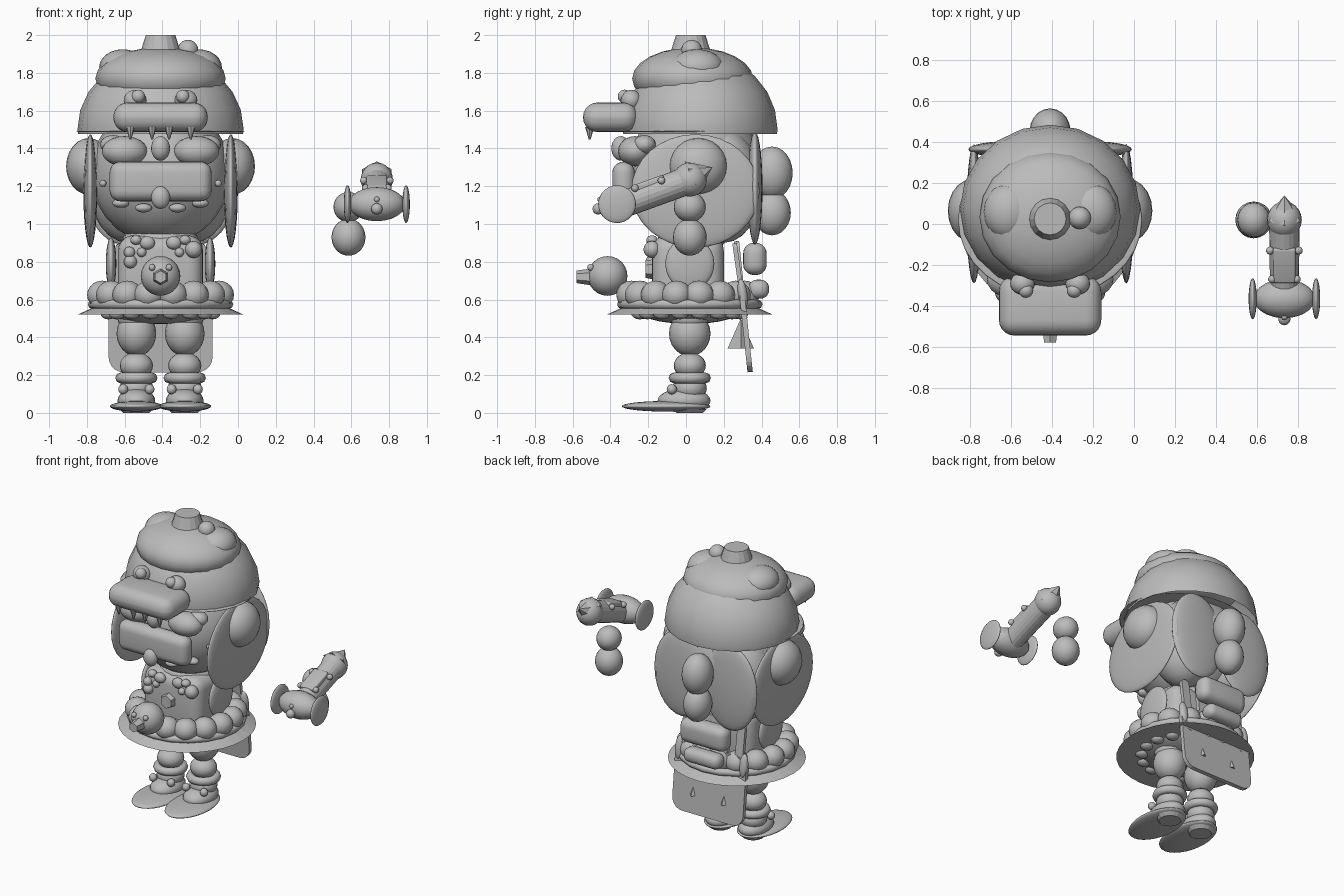
import bpy, bmesh, math
from mathutils import Matrix, Vector

cube = bpy.data.objects.get("Cube")
if cube:
    bpy.data.objects.remove(cube, do_unlink=True)

grey = bpy.data.materials.new("plain grey")
grey.use_nodes = True
GREY = (0.5, 0.5, 0.5, 1)
grey.diffuse_color = GREY
grey.node_tree.nodes["Principled BSDF"].inputs["Base Color"].default_value = GREY

CX = -0.41  # middle of the figure
SIDES = (("right", -1), ("left", 1))


def finish(name, bm, matrix, smooth=True):
    bm.transform(matrix)
    bmesh.ops.recalc_face_normals(bm, faces=bm.faces)
    me = bpy.data.meshes.new(name)
    bm.to_mesh(me)
    bm.free()
    me.materials.append(grey)
    ob = bpy.data.objects.new(name, me)
    bpy.context.collection.objects.link(ob)
    if smooth:
        me.shade_smooth()
    return ob


def place(loc, tilt=0, scale=(1, 1, 1)):
    """Scale, lean about x, then move."""
    return (Matrix.Translation(loc) @ Matrix.Rotation(math.radians(tilt), 4, 'X')
            @ Matrix.Diagonal((*scale, 1)))


def ball(name, loc, r, tilt=0, seg=20, cut=None):
    r = r if isinstance(r, tuple) else (r, r, r)
    bm = bmesh.new()
    bmesh.ops.create_uvsphere(bm, u_segments=seg, v_segments=max(8, seg // 2 + 2), radius=1)
    if cut is not None:
        bmesh.ops.bisect_plane(bm, geom=bm.verts[:] + bm.edges[:] + bm.faces[:],
                               plane_co=(0, 0, cut), plane_no=(0, 0, -1), clear_outer=True)
    return finish(name, bm, place(loc, tilt, r))


def cone(name, loc, r1, r2, h, tilt=0, seg=16):
    bm = bmesh.new()
    bmesh.ops.create_cone(bm, cap_ends=True, segments=seg, radius1=r1, radius2=r2, depth=h)
    return finish(name, bm, place(loc, tilt), smooth=False)


def pad(name, loc, size, bevel, tilt=0):
    bm = bmesh.new()
    bmesh.ops.create_cube(bm, size=2)
    ob = finish(name, bm, place(loc, tilt, size))
    mod = ob.modifiers.new("round", 'BEVEL')
    mod.width, mod.segments = bevel, 5
    return ob


def slab(name, loc, size, radius, axis, tilt=0):
    """Thin plate with rounded corners; axis 'Y' faces the back, 'Z' lies flat."""
    bm = bmesh.new()
    w, h, t = size
    corners = []
    for k, (sx, sy) in enumerate(((1, 1), (-1, 1), (-1, -1), (1, -1))):
        for i in range(6):
            a = math.pi / 2 * (k + i / 5)
            corners.append(bm.verts.new((sx * (w - radius) + radius * math.cos(a),
                                         sy * (h - radius) + radius * math.sin(a), -t)))
    face = bm.faces.new(corners)
    new = bmesh.ops.extrude_face_region(bm, geom=[face])["geom"]
    bmesh.ops.translate(bm, verts=[v for v in new if isinstance(v, bmesh.types.BMVert)],
                        vec=(0, 0, 2 * t))
    return finish(name, bm, place(loc, tilt + (90 if axis == 'Y' else 0)), smooth=False)


def ring(name, loc, major, minor):
    bm = bmesh.new()
    rows = []
    for i in range(20):
        a = math.tau * i / 20
        rows.append([bm.verts.new(((major + minor * math.cos(b)) * math.cos(a),
                                   (major + minor * math.cos(b)) * math.sin(a),
                                   minor * math.sin(b)))
                     for b in (math.tau * j / 8 for j in range(8))])
    for i in range(20):
        p, q = rows[i], rows[(i + 1) % 20]
        for j in range(8):
            k = (j + 1) % 8
            bm.faces.new((p[j], q[j], q[k], p[k]))
    return finish(name, bm, Matrix.Translation(loc))


# Head, helmet and cap
ball("head", (CX, .05, 1.27), (.37, .36, .38), seg=24)
ball("helmet", (CX, .075, 1.5), (.44, .41, .4), seg=20, cut=-.06)
ball("helmet_brim", (CX, .02, 1.49), (.45, .38, .008), seg=32)
ball("cap", (CX, .035, 1.77), (.345, .32, .165))
ball("cap_crown", (CX, .03, 1.83), (.25, .24, .1))
cone("cap_stem", (CX, .025, 1.95), .11, .078, .1)
ball("cap_pompom", (-.265, .03, 1.92), .055)
for side, s in SIDES:
    ball("cap_puff_" + side, (CX + s * .2, .06, 1.83), (.125, .14, .095))

# Hair flaps, ears and braid
for side, s in SIDES:
    ball("side_flap_" + side, (CX + s * .372, .05, 1.175), (.037, .34, .3), seg=28)
    ball("ear_" + side, (CX + s * .38, .065, 1.305), (.12, .155, .15))
    ball("back_flap_" + side, (CX + s * .19, .365, 1.19), (.21, .04, .3), seg=24)
    ball("hair_filler_" + side, (CX + s * .17, .2, 1.2), (.21, .2, .3))
for name, z, r in (("upper", 1.27, (.1, .11, .14)), ("lower", 1.06, (.09, .1, .12))):
    ball("braid_" + name, (CX, .455, z), r)

# Visor with eyes and teeth
pad("visor", (CX, -.4, 1.565), (.25, .145, .078), .075)
for side, s in SIDES:
    ball("visor_eye_" + side, (CX + s * .135, -.29, 1.655), (.06, .055, .055))
    ball("visor_pupil_" + side, (CX + s * .118, -.325, 1.675), .036)
    for k, x in enumerate((.045, .16)):
        cone(f"tooth_{side}_{k}", (CX + s * x, -.51, 1.48), .005, .024, .065, seg=8)

# Face
pad("muzzle", (CX, -.33, 1.225), (.27, .06, .105), .058)
ball("muzzle_nose", (CX, -.385, 1.14), (.05, .04, .06))
ball("forehead_nose", (CX, -.345, 1.4), (.05, .05, .065))
for side, s in SIDES:
    ball("brow_puff_" + side, (CX + s * .19, -.27, 1.385), (.12, .09, .08))
    ball("temple_puff_" + side, (CX + s * .25, -.22, 1.42), (.07, .06, .05))
    ball("face_dot_" + side, (CX + s * .305, -.17, 1.215), .018)
    ball("lower_tooth_in_" + side, (CX + s * .09, -.28, 1.085), (.045, .035, .024))
    ball("lower_tooth_out_" + side, (CX + s * .21, -.22, 1.11), (.045, .035, .024))

# Torso, arms and chest trim
pad("torso", (CX, .01, .74), (.225, .19, .2), .08)
ball("neck", (CX, .03, .92), (.2, .18, .08))
cone("chest_gem", (CX, -.19, .76), .055, .045, .05, tilt=90, seg=6)
for side, s in SIDES:
    ball("arm_" + side, (CX + s * .262, .02, .79), (.028, .13, .14))
    ball("collar_bow_" + side, (CX + s * .07, -.18, .9), (.04, .03, .035))
    ball("collar_knot_" + side, (CX + s * .13, -.18, .915), (.03, .03, .025))
for k, (x, z, r) in enumerate(((-.165, .85, .03), (-.16, .8, .035), (.175, .865, .045),
                               (-.1, .85, .025), (.1, .85, .025))):
    ball(f"chest_button_{k}", (CX + x, -.18, z), r, seg=12)

# Skirt: frill disc, ball trim above and below
cone("skirt_frill", (CX, .02, .545), .44, .33, .05, seg=32)
ring("skirt_band", (CX, .02, .575), .36, .025)
ball("skirt_top", (CX, .02, .57), (.32, .31, .1))
for i in range(16):
    a = math.tau * (i + .5) / 16
    c, s = math.cos(a), math.sin(a)
    ball(f"skirt_puff_{i}", (CX + .315 * c, .01 + .305 * s, .625), (.08, .08, .075), seg=16)
    ball(f"skirt_bead_{i}", (CX + .28 * c, .02 + .27 * s, .525), (.045, .045, .03), seg=10)

# Small round creature at the front of the skirt
ball("creature_head", (CX, -.415, .725), .105)
cone("creature_snout", (CX, -.54, .72), .045, .033, .08, tilt=90, seg=6)
ring("creature_snout_ring", (CX, -.415, .725), .085, .02)
for side, s in SIDES:
    ball("creature_eye_" + side, (CX + s * .045, -.505, .77), .018, seg=10)

# Legs and shoes
for side, s in SIDES:
    x = CX + s * .128
    ball("thigh_" + side, (x, .02, .42), (.105, .11, .12))
    ball("hip_" + side, (x, .02, .5), (.1, .1, .07))
    ball("knee_" + side, (x, .02, .25), (.088, .085, .07))
    ring("ankle_ring_" + side, (x, .02, .185), .083, .029)
    ball("ankle_" + side, (x, .02, .13), (.09, .09, .07))
    ball("shoe_upper_" + side, (x, -.01, .065), (.1, .14, .065))
    ball("sole_" + side, (x, -.105, .035), (.14, .235, .028), seg=28)
    cone("sole_base_" + side, (x, .02, .01), .07, .09, .02)
    ball("shoe_button_" + side, (x - .07, -.075, .125), .027, seg=10)
    ball("shoe_bead_" + side, (x + .07, -.075, .125), .027, seg=10)

# Back: hanging cloth with spikes, ribbons and rolled packs
slab("back_cloth", (CX, .315, .45), (.275, .235, .014), .08, 'Y', 6)
slab("back_strap", (CX, .285, .74), (.12, .17, .014), .05, 'Y', 6)
for side, s in SIDES:
    cone("cloth_spike_" + side, (CX + s * .12, .29, .42), .07, 0, .16, seg=4)
    slab("ribbon_" + side, (CX + s * .21, .285, .7), (.03, .2, .012), .028, 'Y', 8)
    ball("ribbon_leaf_" + side, (CX + s * .25, .3, .63), (.03, .025, .08), tilt=8)
pad("upper_pack", (CX, .365, .815), (.18, .062, .085), .055)
pad("lower_pack", (CX, .385, .655), (.14, .055, .05), .045)

# Separate hand tool: hanging balls
GX = .735
ball("hanging_ball_lower", (.585, .02, .93), (.09, .09, .098))
ball("hanging_ball_upper", (.585, .02, 1.09), (.08, .085, .08))

# Barrel with two wheels
ball("tool_barrel", (GX, -.365, 1.105), (.15, .095, .09))
for side, s in SIDES:
    ball("tool_wheel_" + side, (GX + s * .155, -.365, 1.105), (.02, .1, .1), seg=24)
ball("tool_knob", (GX, -.465, 1.08), .03, seg=12)
ball("tool_bead", (GX, -.455, 1.13), .015, seg=8)

# Sloping handle ending in a ball and a faceted cap
start, end = Vector((GX, -.34, 1.1)), Vector((GX, .02, 1.235))
lean = math.degrees(math.atan2(end.y - start.y, end.z - start.z))
cone("tool_handle", (start + end) / 2, .07, .075, (end - start).length, tilt=-lean, seg=20)
pad("tool_plate", (GX, -.2, 1.21), (.055, .09, .022), .012, tilt=20)
ball("tool_elbow", end, (.085, .09, .09))
cone("tool_cap", (GX, .085, 1.275), .09, 0, .12, tilt=-65, seg=6)
for side, s in SIDES:
    ball("tool_bolt_" + side, (GX + s * .07, -.13, 1.23), .02, seg=10)
    ball("tool_rivet_" + side, (GX + s * .06, -.27, 1.19), .02, seg=10)
